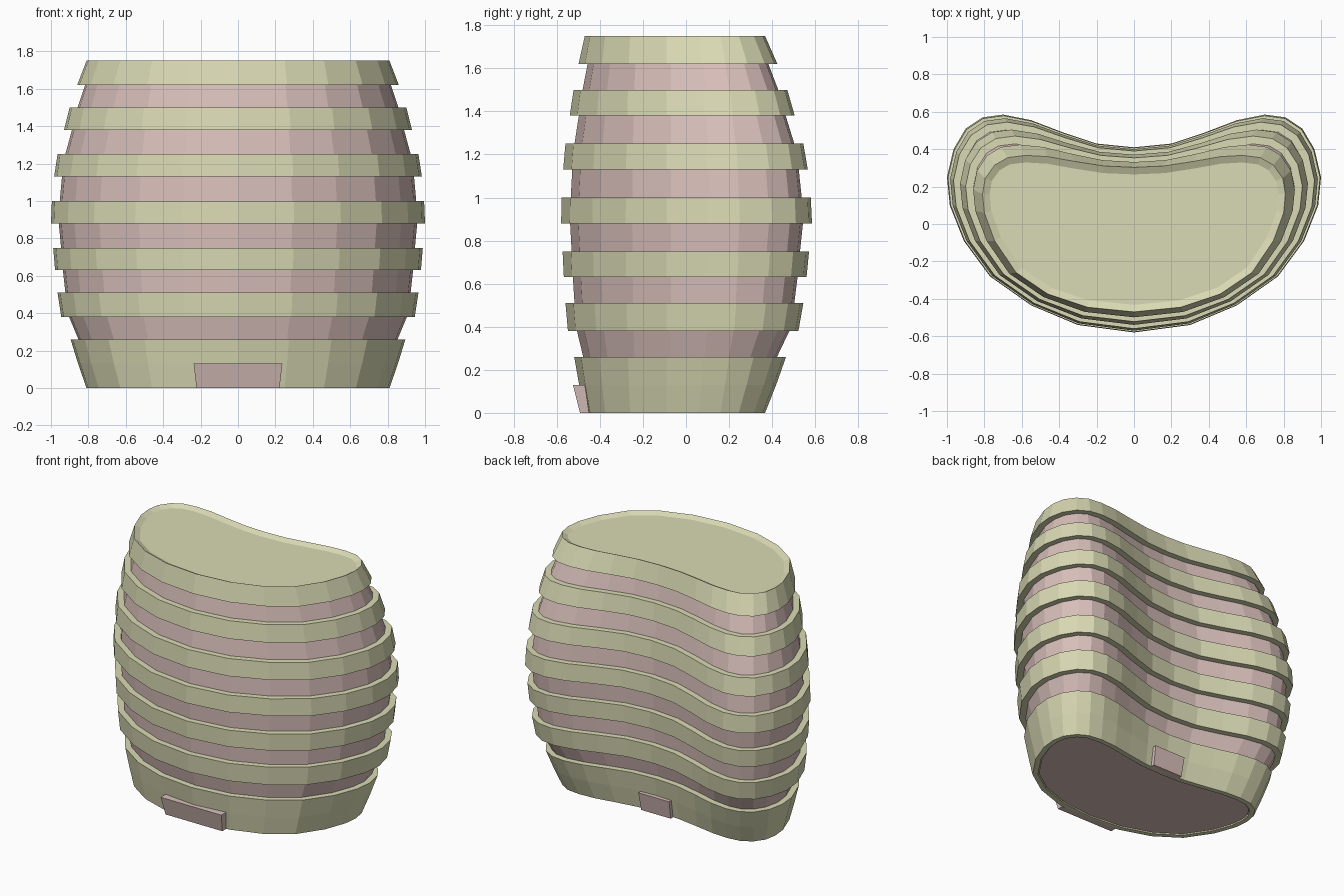
import bpy, bmesh
from mathutils import Vector

if "Cube" in bpy.data.objects:
    bpy.data.objects.remove(bpy.data.objects["Cube"])


def material(name, rgb):
    m = bpy.data.materials.new(name)
    m.diffuse_color = (*rgb, 1)
    m.use_nodes = True
    m.node_tree.nodes["Principled BSDF"].inputs["Base Color"].default_value = m.diffuse_color
    return m


OLIVE = material("olive", (0.70, 0.70, 0.46))
PINK = material("pink", (0.70, 0.53, 0.50))

# Half outlines (front centre to back centre): widest floor and roof
WIDE = [(0, -.58), (.3, -.54), (.55, -.435), (.77, -.28), (.91, -.09), (.985, .1),
        (1.0, .25), (.965, .4), (.9, .51), (.81, .57), (.7, .585), (.55, .555),
        (.38, .49), (.2, .43), (0, .41)]
ROOF = [(0, -.47), (.25, -.445), (.46, -.375), (.63, -.26), (.745, -.09), (.8, .06),
        (.81, .16), (.795, .245), (.745, .315), (.675, .355), (.58, .367), (.46, .36),
        (.32, .335), (.16, .31), (0, .303)]

# Half width of the barrel at each height
WIDTHS = [(0, .81), (.13, .855), (.26, .895), (.38, .945), (.51, .965), (.63, .978),
          (.75, .988), (.88, 1.0), (1.0, .995), (1.13, .983), (1.25, .965),
          (1.38, .93), (1.5, .90), (1.62, .86), (1.75, .81)]


def half_width(z):
    for (z0, w0), (z1, w1) in zip(WIDTHS, WIDTHS[1:]):
        if z <= z1:
            return w0 + (w1 - w0) * (z - z0) / (z1 - z0)
    return WIDTHS[-1][1]


def outline(z, inset=0.0, level=None):
    """Kidney outline of the barrel at height z, inset along its normals."""
    t = (1 - half_width(z)) / .19
    half = [Vector(a).lerp(Vector(b), t) for a, b in zip(WIDE, ROOF)]
    pts = half + [Vector((-p.x, p.y)) for p in half[-2:0:-1]]
    n, out = len(pts), []
    for i, p in enumerate(pts):
        d = (pts[(i + 1) % n] - pts[i - 1]).normalized()
        q = p - Vector((d.y, -d.x)) * inset
        out.append((q.x, q.y, z if level is None else level))
    return out


def loft(name, loops, mat, ring=False):
    """Skin a list of loops; capped ends, or joined end to start as a ring."""
    bm = bmesh.new()
    rows = [[bm.verts.new(c) for c in lp] for lp in loops]
    n = len(rows[0])
    pairs = list(zip(rows, rows[1:]))
    if ring:
        pairs.append((rows[-1], rows[0]))
    else:
        bm.faces.new(rows[0][::-1])
        bm.faces.new(rows[-1])
    for a, b in pairs:
        for i in range(n):
            j = (i + 1) % n
            bm.faces.new((a[i], a[j], b[j], b[i]))
    bmesh.ops.recalc_face_normals(bm, faces=bm.faces[:])
    me = bpy.data.meshes.new(name)
    bm.to_mesh(me)
    bm.free()
    me.materials.append(mat)
    ob = bpy.data.objects.new(name, me)
    bpy.context.collection.objects.link(ob)
    return ob


# Recessed wall running the full height
core_z = [.005] + [z for z, _ in WIDTHS[1:-1]] + [1.7]
loft("inner_wall", [outline(z, .042) for z in core_z], PINK)

# Base plinth in two courses
for k, (lo, hi) in enumerate([(0, .13), (.13, .26)]):
    loft(f"base_course_{k + 1}", [outline(lo), outline(hi), outline(hi, .06),
                                  outline(lo, .06 if k else .035)], OLIVE, ring=True)

# Balcony bands
for k, (lo, hi) in enumerate([(.38, .51), (.63, .75), (.88, 1.0), (1.13, 1.25), (1.38, 1.5)]):
    loft(f"balcony_band_{k + 1}", [outline(lo), outline(hi), outline(hi, .06),
                                   outline(lo, .06)], OLIVE, ring=True)

# Roof band with a shallow dished top
loft("roof", [outline(1.62), outline(1.75), outline(1.75, .038, 1.732)], OLIVE)


# Leaning entrance blocks, front and back
def entrance(name, x0, x1, inner0, outer0, inner1, outer1):
    def rect(x, a, b, z):
        return [(-x, a, z), (x, a, z), (x, b, z), (-x, b, z)]
    loft(name, [rect(x0, outer0, inner0, 0), rect(x1, outer1, inner1, .13)], PINK)


entrance("front_entrance", .222, .237, -.45, -.492, -.47, -.525)
entrance("back_entrance", .115, .12, .28, .335, .30, .36)
